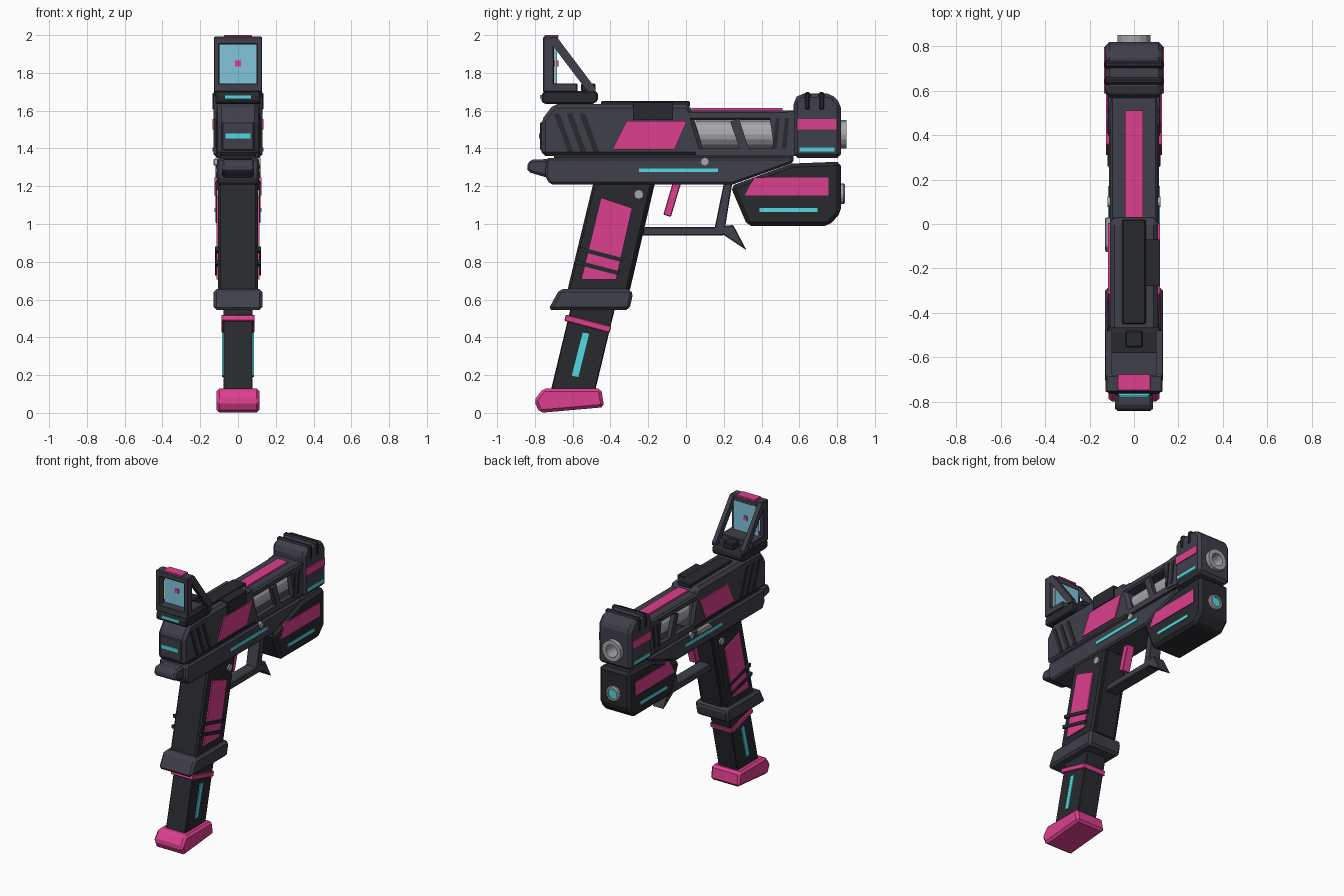
import bpy, bmesh
from math import cos, sin, pi


def mat(name, r, g, b):
    m = bpy.data.materials.new(name)
    m.diffuse_color = (r, g, b, 1)
    return m


GREY = mat("slate", 0.05, 0.05, 0.068)
DARK = mat("charcoal", 0.022, 0.023, 0.028)
PINK = mat("pink", 0.72, 0.05, 0.27)
CYAN = mat("cyan", 0.08, 0.72, 0.76)
GLASS = mat("glass", 0.22, 0.56, 0.72)
STEEL = mat("steel", 0.38, 0.38, 0.41)


def finish(name, bm, m, bevel=0, mirror=False):
    bmesh.ops.recalc_face_normals(bm, faces=bm.faces)
    me = bpy.data.meshes.new(name)
    bm.to_mesh(me)
    bm.free()
    me.materials.append(m)
    ob = bpy.data.objects.new(name, me)
    bpy.context.collection.objects.link(ob)
    if bevel:
        b = ob.modifiers.new("bevel", 'BEVEL')
        b.width, b.segments, b.limit_method = bevel, 1, 'ANGLE'
    if mirror:
        ob.modifiers.new("mirror", 'MIRROR')
    return ob


def prism(name, pts, x0, x1, m, bevel=0, mirror=False):
    """Side profile (y, z) extruded from x0 to x1."""
    bm = bmesh.new()
    a = [bm.verts.new((x0, y, z)) for y, z in pts]
    b = [bm.verts.new((x1, y, z)) for y, z in pts]
    bm.faces.new(a)
    bm.faces.new(b[::-1])
    n = len(pts)
    for i in range(n):
        j = (i + 1) % n
        bm.faces.new((a[i], a[j], b[j], b[i]))
    return finish(name, bm, m, bevel, mirror)


def body(name, pts, hw, m, bevel=0.012):
    return prism(name, pts, -hw, hw, m, bevel)


def sides(name, pts, x0, x1, m, bevel=0):
    return prism(name, pts, x0, x1, m, bevel, True)


def rect(y0, y1, z0, z1):
    return [(y0, z0), (y1, z0), (y1, z1), (y0, z1)]


def lathe(name, prof, z, m, n=16):
    """Profile (radius, y) turned about the y axis at height z."""
    bm = bmesh.new()
    rings = [[bm.verts.new((r * cos(2 * pi * i / n), y, z + r * sin(2 * pi * i / n)))
              for i in range(n)] for r, y in prof]
    for p, q in zip(rings, rings[1:]):
        for i in range(n):
            j = (i + 1) % n
            bm.faces.new((p[i], p[j], q[j], q[i]))
    bm.faces.new(rings[0])
    bm.faces.new(rings[-1])
    return finish(name, bm, m)


def pin(name, y, z, r, x0, x1):
    sides(name, [(y + r * cos(i * pi / 6), z + r * sin(i * pi / 6)) for i in range(12)], x0, x1, STEEL)


# Slide: solid rear, windowed front
body("slide_rear", [(-0.765, 1.36), (-0.765, 1.55), (-0.70, 1.635), (0.015, 1.635),
                    (0.03, 1.60), (0.10, 1.36)], 0.108, GREY, 0.02)
body("slide_rail", rect(-0.70, 0.57, 1.34, 1.375), 0.095, DARK, 0)
body("slide_top_bar", rect(0.0, 0.58, 1.55, 1.602), 0.108, GREY)
sides("slide_lower_bar", rect(0.05, 0.58, 1.36, 1.40), 0.075, 0.108, GREY)
sides("window_brace", [(0.235, 1.54), (0.28, 1.56), (0.335, 1.39), (0.29, 1.38)], 0.08, 0.108, GREY)
sides("slide_front_brace", [(0.44, 1.58), (0.58, 1.60), (0.58, 1.37), (0.47, 1.38)], 0.08, 0.115, GREY)
for i in range(2):
    y = 0.475 + i * 0.05
    sides("front_serration", [(y, 1.56), (y + 0.022, 1.56), (y + 0.005, 1.40), (y - 0.017, 1.40)],
          0.11, 0.12, DARK)
for i in range(3):
    y = -0.70 + i * 0.068
    sides("rear_serration", [(y, 1.585), (y + 0.03, 1.585), (y + 0.105, 1.38), (y + 0.075, 1.38)],
          0.10, 0.113, DARK)
sides("slide_panel", [(-0.39, 1.395), (-0.315, 1.545), (0.005, 1.545), (-0.06, 1.395)], 0.10, 0.116, PINK)
body("top_strip", rect(0.03, 0.51, 1.59, 1.614), 0.04, PINK, 0)
body("slide_rib", rect(-0.45, 0.02, 1.62, 1.65), 0.053, DARK, 0.005)
prism("ejection_port", rect(-0.28, -0.07, 1.55, 1.643), 0.05, 0.117, DARK)
body("rear_plate", rect(-0.772, -0.74, 1.39, 1.54), 0.085, GREY, 0.005)
body("rear_light", rect(-0.778, -0.76, 1.452, 1.478), 0.065, CYAN, 0)

# Barrel and muzzle block with bored hole
lathe("barrel", [(0.02, 0.05), (0.075, 0.05), (0.075, 0.85), (0.045, 0.85), (0.045, 0.72), (0.005, 0.72)],
      1.475, STEEL)
lathe("bore_shadow", [(0.044, 0.725), (0.044, 0.735)], 1.475, DARK)
block = body("muzzle_block", [(0.57, 1.35), (0.57, 1.655), (0.60, 1.69), (0.77, 1.69), (0.82, 1.635),
                              (0.82, 1.35)], 0.13, GREY, 0.02)
cutter = lathe("bore_cutter", [(0.07, 0.65), (0.07, 0.95)], 1.475, DARK)
cutter.hide_render = True
cutter.hide_viewport = True
cut = block.modifiers.new("bore", 'BOOLEAN')
cut.operation, cut.object = 'DIFFERENCE', cutter
for y in (0.625, 0.70):
    body("muzzle_rib", rect(y, y + 0.036, 1.60, 1.70), 0.136, DARK, 0.012)
sides("muzzle_panel", rect(0.587, 0.797, 1.50, 1.557), 0.12, 0.136, PINK)
sides("muzzle_light", rect(0.60, 0.785, 1.385, 1.406), 0.12, 0.135, CYAN)

# Lower frame and tail
body("frame", [(-0.72, 1.21), (0.25, 1.21), (0.57, 1.325), (0.57, 1.35), (-0.74, 1.35), (-0.745, 1.25)],
     0.112, GREY)
body("tail", [(-0.845, 1.30), (-0.825, 1.34), (-0.70, 1.345), (-0.70, 1.235), (-0.835, 1.275)], 0.085, GREY)
sides("frame_light", rect(-0.25, 0.17, 1.274, 1.295), 0.10, 0.117, CYAN)
pin("frame_pin", 0.10, 1.33, 0.023, 0.10, 0.12)
prism("slide_catch", [(-0.13, 1.31), (0.03, 1.31), (0.03, 1.345), (-0.10, 1.345)], -0.13, -0.10, STEEL, 0.005)

# Under-barrel light unit
body("light_unit", [(0.235, 1.20), (0.56, 1.32), (0.82, 1.33), (0.82, 1.06), (0.755, 0.99), (0.325, 0.99)],
     0.12, DARK, 0.02)
sides("light_unit_panel", [(0.31, 1.15), (0.36, 1.245), (0.755, 1.245), (0.755, 1.15)], 0.11, 0.125, PINK)
sides("light_unit_strip", rect(0.39, 0.695, 1.063, 1.084), 0.11, 0.125, CYAN)
lathe("lamp_ring", [(0.055, 0.80), (0.055, 0.835), (0.048, 0.842), (0.036, 0.842), (0.036, 0.80)], 1.16, STEEL)
lathe("lamp_lens", [(0.036, 0.80), (0.036, 0.832)], 1.16, CYAN)

# Grip
body("grip", [(-0.49, 1.22), (-0.175, 1.22), (-0.31, 0.64), (-0.63, 0.64)], 0.105, DARK)
body("front_strap", [(-0.20, 1.215), (-0.165, 1.215), (-0.297, 0.65), (-0.33, 0.65)], 0.08, DARK, 0.005)
sides("grip_panel", [(-0.45, 1.14), (-0.285, 1.085), (-0.37, 0.705), (-0.555, 0.705)], 0.095, 0.114, PINK)
for z in (0.88, 0.81):
    y = -0.565 + (z - 0.88) * 0.24
    sides("grip_band", [(y, z), (y + 0.23, z - 0.06), (y + 0.225, z - 0.082), (y - 0.005, z - 0.022)],
          0.095, 0.121, DARK)
pin("grip_pin", -0.25, 1.157, 0.025, 0.095, 0.115)

# Magazine and well
body("magazine_well", [(-0.73, 0.545), (-0.67, 0.655), (-0.29, 0.655), (-0.283, 0.62), (-0.30, 0.545)],
     0.13, GREY, 0.016)
body("magazine", [(-0.60, 0.60), (-0.365, 0.60), (-0.485, 0.10), (-0.72, 0.10)], 0.078, DARK, 0.005)
body("magazine_band", [(-0.645, 0.488), (-0.635, 0.52), (-0.395, 0.458), (-0.405, 0.424)], 0.088, PINK, 0.004)
sides("magazine_light", [(-0.605, 0.197), (-0.57, 0.19), (-0.512, 0.42), (-0.547, 0.425)], 0.07, 0.084, CYAN)
body("base_pad", [(-0.805, 0.065), (-0.755, 0.13), (-0.45, 0.13), (-0.433, 0.03), (-0.775, 0.0)],
     0.115, PINK, 0.016)

# Trigger and guard
body("trigger", [(-0.12, 1.05), (-0.08, 1.037), (-0.025, 1.22), (-0.07, 1.22)], 0.03, PINK, 0.004)
body("guard_bottom", [(-0.235, 0.94), (-0.22, 0.985), (0.17, 0.985), (0.20, 0.94)], 0.045, GREY, 0.005)
body("guard_front", [(0.15, 0.97), (0.205, 0.97), (0.245, 1.215), (0.20, 1.215)], 0.045, GREY, 0.005)
body("guard_spur", [(0.14, 0.942), (0.16, 0.985), (0.25, 0.995), (0.32, 0.862), (0.20, 0.942)],
     0.045, GREY, 0.005)

# Reflex sight
body("sight_base", [(-0.765, 1.645), (-0.765, 1.685), (-0.75, 1.705), (-0.48, 1.705), (-0.465, 1.69),
                    (-0.465, 1.655), (-0.49, 1.635), (-0.74, 1.635)], 0.12, DARK, 0.008)
sides("sight_post", rect(-0.757, -0.70, 1.70, 1.99), 0.098, 0.128, GREY, 0.004)
body("sight_top", rect(-0.757, -0.68, 1.95, 1.992), 0.128, GREY, 0.006)
body("sight_sill", rect(-0.757, -0.575, 1.70, 1.745), 0.128, GREY, 0.004)
sides("sight_strut", [(-0.71, 1.99), (-0.68, 1.985), (-0.48, 1.72), (-0.48, 1.70), (-0.52, 1.70),
                      (-0.71, 1.95)], 0.098, 0.128, GREY)
body("sight_emitter", rect(-0.555, -0.48, 1.70, 1.745), 0.04, DARK, 0.006)
body("sight_glass", rect(-0.695, -0.682, 1.74, 1.955), 0.10, GLASS, 0)
body("sight_dot", rect(-0.70, -0.676, 1.835, 1.865), 0.015, PINK, 0)
body("sight_cap", rect(-0.75, -0.675, 1.985, 2.0), 0.075, PINK, 0.003)
body("sight_light", rect(-0.772, -0.75, 1.665, 1.683), 0.07, CYAN, 0)
